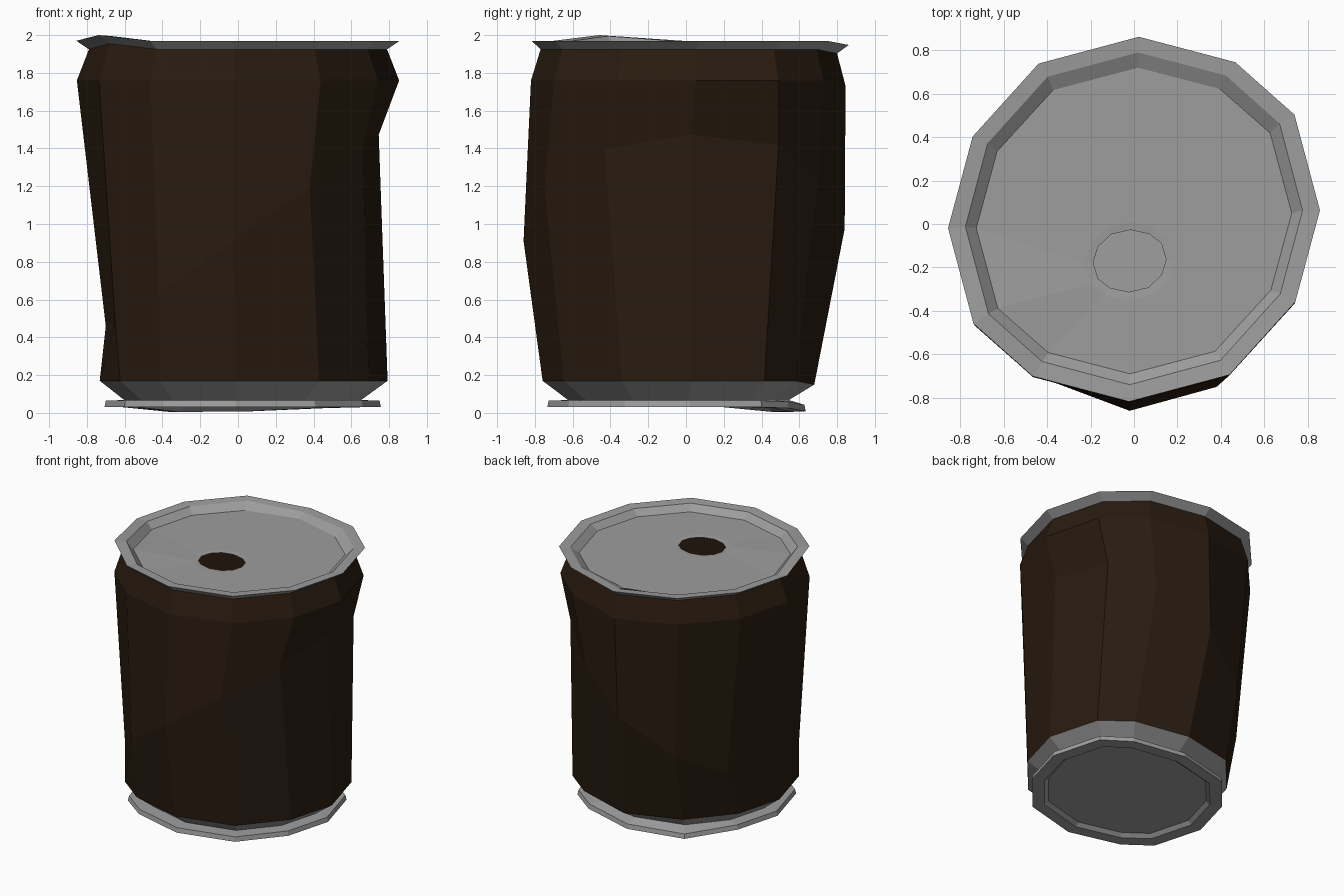
import bpy, math
from mathutils import Vector

if "Cube" in bpy.data.objects:
    bpy.data.objects.remove(bpy.data.objects["Cube"])

SIDES = 12
# Battered outline: (angle offset in degrees, radius change) for half the corners
DENTS = [(2.8, 0), (3.6, 0.035), (-2.3, 0.018), (-1.5, 0), (1, -0.005), (2.4, -0.022)]


def ring(cx, cy, rx, ry, z, shifts=None, dent=1.0):
    """Twelve-sided dented ring; shifts nudges single corners."""
    pts = []
    for i in range(SIDES):
        turn, grow = DENTS[i % 6]
        a = math.radians(i * 360 / SIDES + turn * dent)
        s = 1 + grow * dent
        p = Vector((cx + s * rx * math.cos(a), cy + s * ry * math.sin(a), z))
        if shifts and i in shifts:
            p += Vector(shifts[i])
        pts.append(p)
    return pts


def loft(name, rings, color, cap_start=False):
    """Skin consecutive rings with quads (outward when rings go upward)."""
    verts = [p for r in rings for p in r]
    faces = []
    for k in range(len(rings) - 1):
        for i in range(SIDES):
            j = (i + 1) % SIDES
            a, b = k * SIDES, (k + 1) * SIDES
            faces.append((a + i, a + j, b + j, b + i))
    if cap_start:
        faces.append(tuple(reversed(range(SIDES))))
    mesh = bpy.data.meshes.new(name)
    mesh.from_pydata(verts, [], faces)
    mesh.update()
    mesh.materials.append(color)
    obj = bpy.data.objects.new(name, mesh)
    bpy.context.collection.objects.link(obj)
    return obj


def material(name, r, g, b):
    mat = bpy.data.materials.new(name)
    mat.diffuse_color = (r, g, b, 1)
    mat.use_nodes = True
    mat.node_tree.nodes["Principled BSDF"].inputs["Base Color"].default_value = mat.diffuse_color
    return mat


brown = material("dark_brown", 0.022, 0.011, 0.005)
metal = material("dull_metal", 0.34, 0.34, 0.34)

# Shared seams between the brown wall and the grey ends
bent_top = {7: (0, 0, 0.03), 3: (0, 0, -0.022)}
bottom_seam = ring(0.03, -0.04, 0.765, 0.72, 0.17, {3: (0, 0, -0.02)}, 1.8)
top_seam = ring(0, 0.015, 0.79, 0.785, 1.925, bent_top)

# Crushed wall: one slanted crease ring between bottom and shoulder
crease_xy = [(0.745, 0.03), (0.65, 0.49), (0.38, 0.70), (0, 0.84),
             (-0.38, 0.68), (-0.62, 0.38), (-0.70, -0.02), (-0.65, -0.46),
             (-0.42, -0.71), (-0.02, -0.86), (0.38, -0.75), (0.66, -0.43)]
crease = [Vector((x, y, 0.95 + 0.7 * x + 0.03 * y)) for x, y in crease_xy]
shoulder = ring(0, 0.012, 0.854, 0.833, 1.76, {3: (0, 0, -0.03)})
loft("can_wall", [bottom_seam, crease, shoulder, top_seam], brown)

# Lid: flared rim, inner wall, recessed panel and round drinking hole
loft("lid", [
    top_seam,
    ring(0, 0.022, 0.857, 0.84, 1.97, bent_top),
    ring(0, 0.025, 0.777, 0.765, 1.965, bent_top),
    ring(0, 0.015, 0.727, 0.705, 1.92, {7: (0, 0, 0.015)}),
    ring(-0.02, -0.17, 0.21, 0.18, 1.92),
    ring(-0.02, -0.17, 0.168, 0.143, 1.917),
], metal)

# Base: recessed disc, foot rim bent down at the back, tapered neck
bent_foot = {3: (0, -0.01, -0.022), 4: (0, 0, -0.025), 2: (0, 0, -0.005)}
loft("base", [
    ring(0.025, -0.045, 0.61, 0.57, 0.055, bent_foot, 2),
    ring(0.025, -0.045, 0.64, 0.60, 0.03, bent_foot, 2),
    ring(0.025, -0.045, 0.735, 0.69, 0.03, bent_foot, 2),
    ring(0.025, -0.045, 0.728, 0.683, 0.065, bent_foot, 2),
    ring(0.025, -0.04, 0.63, 0.585, 0.068, None, 2),
    bottom_seam,
], metal, cap_start=True)
